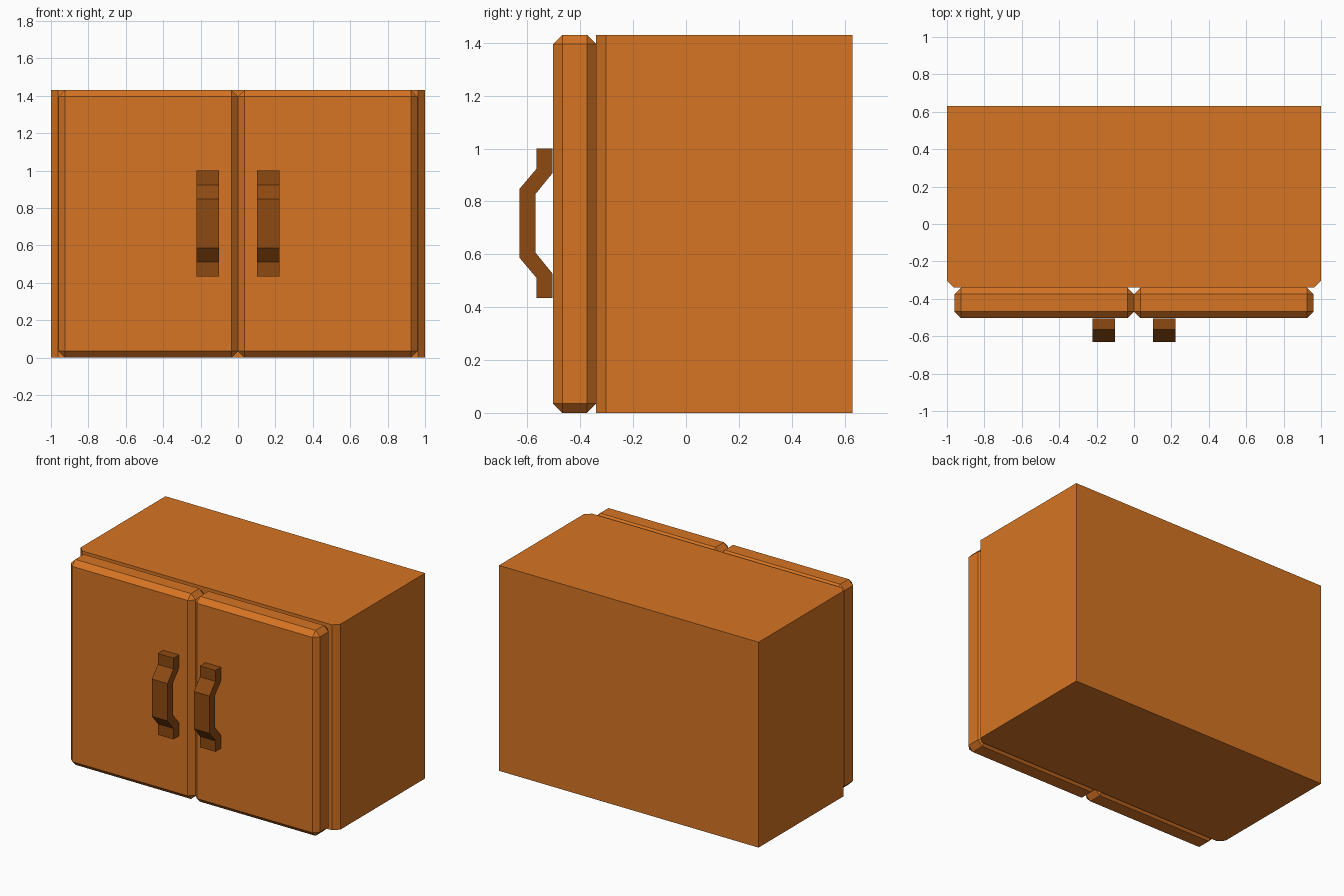
import bpy
import bmesh

if "Cube" in bpy.data.objects:
    bpy.data.objects.remove(bpy.data.objects["Cube"])


def material(name, rgb):
    m = bpy.data.materials.new(name)
    m.diffuse_color = (*rgb, 1.0)
    m.use_nodes = True
    m.node_tree.nodes["Principled BSDF"].inputs["Base Color"].default_value = m.diffuse_color
    return m


wood = material("orange_wood", (0.67, 0.175, 0.017))
dark_wood = material("dark_brown", (0.27, 0.068, 0.006))


def finish(bm, name, mat):
    bmesh.ops.recalc_face_normals(bm, faces=bm.faces)
    me = bpy.data.meshes.new(name)
    bm.to_mesh(me)
    bm.free()
    me.materials.append(mat)
    ob = bpy.data.objects.new(name, me)
    bpy.context.collection.objects.link(ob)
    return ob


def box(lo, hi):
    bm = bmesh.new()
    bmesh.ops.create_cube(bm, size=1)
    for v in bm.verts:
        v.co = [a + (b - a) * (c + 0.5) for a, b, c in zip(lo, hi, v.co)]
    return bm


def chamfer(bm, edges, width):
    bmesh.ops.bevel(bm, geom=edges, offset=width, offset_type='OFFSET',
                    segments=1, affect='EDGES')


def prism(points, extrude):
    bm = bmesh.new()
    face = bm.faces.new([bm.verts.new(p) for p in points])
    out = bmesh.ops.extrude_face_region(bm, geom=[face])["geom"]
    bmesh.ops.translate(bm, vec=extrude,
                        verts=[g for g in out if isinstance(g, bmesh.types.BMVert)])
    return bm


# cabinet body with chamfered front uprights
W, H, FRONT, BACK = 1.0, 1.43, -0.34, 0.63
bm = box((-W, FRONT, 0), (W, BACK, H))
uprights = [e for e in bm.edges
            if all(abs(v.co.y - FRONT) < 1e-4 for v in e.verts)
            and abs(e.verts[0].co.x - e.verts[1].co.x) < 1e-4]
chamfer(bm, uprights, 0.038)
finish(bm, "cabinet_body", wood)

# bent handle, upper half of the side profile (y, z offset from centre)
HANDLE_Z = 0.717
outer = [(-0.505, 0.283), (-0.565, 0.283), (-0.565, 0.207), (-0.63, 0.13)]
inner = [(-0.57, 0.11), (-0.505, 0.19)]
profile = (outer + [(y, -z) for y, z in reversed(outer)]
           + [(y, -z) for y, z in reversed(inner)] + inner)

for side, s in (("left", -1), ("right", 1)):
    # chamfered door slab
    x0, x1 = sorted((0.0, s * 0.96))
    bm = box((x0, -0.503, 0), (x1, FRONT, H))
    chamfer(bm, bm.edges[:], 0.035)
    finish(bm, side + "_door", wood)

    # handle near the middle gap
    pts = [(s * 0.102, y, HANDLE_Z + z) for y, z in profile]
    finish(prism(pts, (s * 0.12, 0, 0)), side + "_handle", dark_wood)
